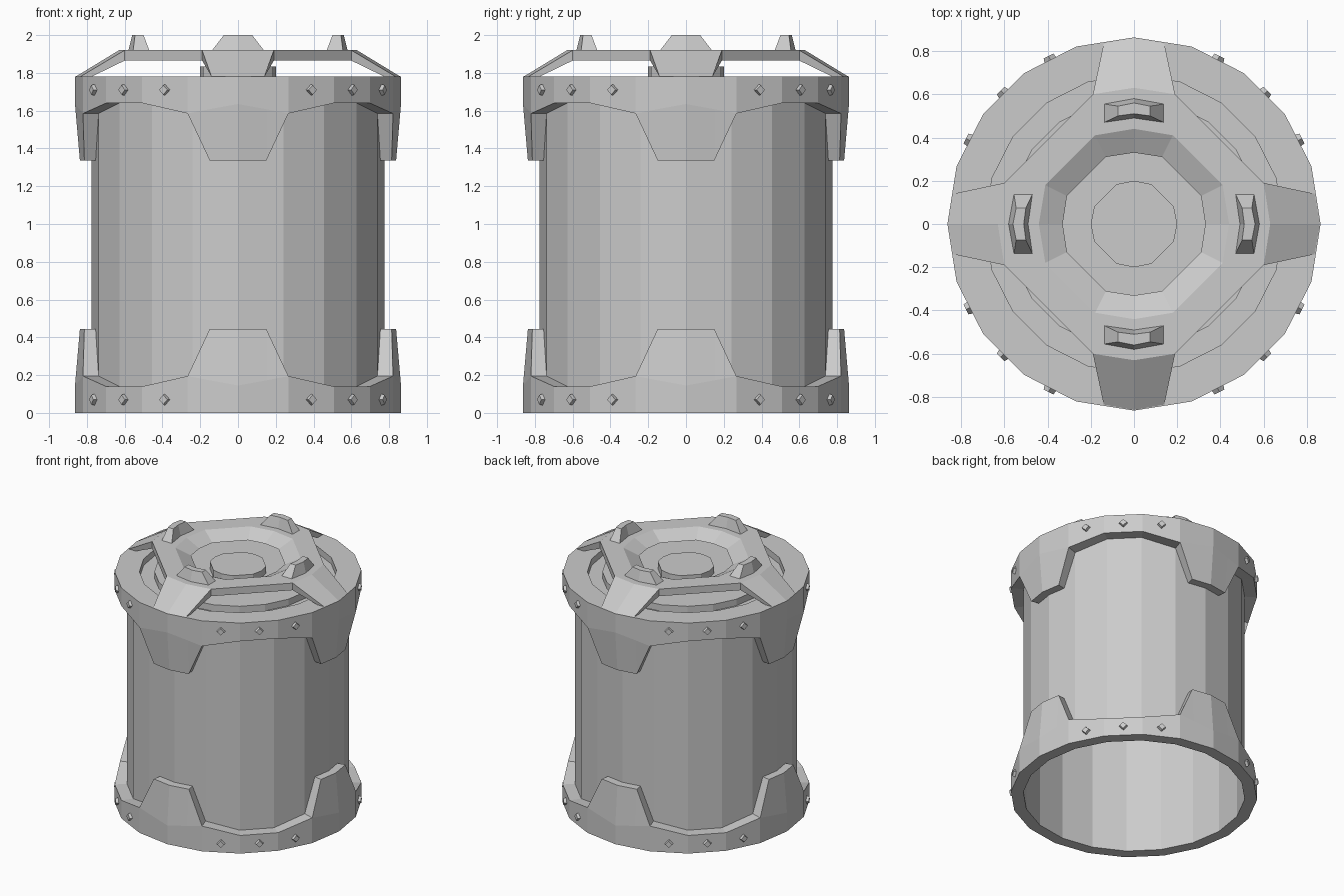
import bpy, bmesh
from math import cos, sin, pi, radians

if "Cube" in bpy.data.objects:
    bpy.data.objects.remove(bpy.data.objects["Cube"])

H = 1.78          # height of the drum without the top frame
R_BODY, R_BAND = 0.776, 0.863


def poly(r, deg):
    """Radius of a 20-sided polygon (corners every 18 degrees) at an angle."""
    return r * cos(radians(9)) / cos(radians(deg % 18 - 9))


def at(r, deg, z):
    a = radians(deg)
    return (r * cos(a), r * sin(a), z)


def loft(name, sections, ring=True, loop=False, solid=False, flip_z=None):
    """Skin matching sections; ring closes the row, loop closes each section."""
    bm = bmesh.new()
    rows = [[bm.verts.new(p) for p in s] for s in sections]
    n, m = len(rows), len(rows[0])
    for i in range(n if ring else n - 1):
        a, b = rows[i], rows[(i + 1) % n]
        for j in range(m if loop else m - 1):
            k = (j + 1) % m
            bm.faces.new((a[j], b[j], b[k], a[k]))
    if not ring:
        bm.faces.new(rows[0])
        bm.faces.new(rows[-1][::-1])
    bmesh.ops.remove_doubles(bm, verts=bm.verts, dist=1e-5)
    if flip_z is not None:
        for v in bm.verts:
            v.co.z = flip_z - v.co.z
        bmesh.ops.reverse_faces(bm, faces=bm.faces)
    if solid:
        bmesh.ops.recalc_face_normals(bm, faces=bm.faces)
    me = bpy.data.meshes.new(name)
    bm.to_mesh(me)
    bm.free()
    ob = bpy.data.objects.new(name, me)
    bpy.context.collection.objects.link(ob)
    return ob


def spin_copies(ob, angles):
    """Linked copies turned about the vertical axis."""
    for k, deg in enumerate(angles):
        c = ob if k == 0 else ob.copy()
        if k:
            bpy.context.collection.objects.link(c)
        c.rotation_euler.z = radians(deg)


def revolve(name, profile, sides=20):
    return loft(name, [[at(r, 360 / sides * i, z) for r, z in profile]
                       for i in range(sides)])


# Open-bottomed drum and the lid with its round groove
revolve("drum_wall", [(R_BODY, 0), (R_BODY, H)])
revolve("lid", [(R_BODY, H), (0.69, H), (0.69, H - 0.05),
                (0.585, H - 0.05), (0.585, H), (0, H)])

# Reinforcing bands with four tapered tabs: (angle, bend height, top height)
quarter = [(0, 0.145, 0.445), (10.4, 0.173, 0.445), (18, 0.195, 0.195),
           (36, 0.14, 0.14), (54, 0.14, 0.14), (72, 0.195, 0.195),
           (79.6, 0.173, 0.445)]
band = []
for q in range(4):
    for a, bend, top in quarter:
        r_top = 0.837 if top > 0.3 else R_BAND
        d = a + 90 * q
        band.append([at(poly(R_BODY, d), d, 0), at(poly(R_BAND, d), d, 0),
                     at(poly(R_BAND, d), d, bend), at(poly(r_top, d), d, top),
                     at(poly(R_BODY, d), d, top)])
loft("lower_band", band)
loft("upper_band", band, flip_z=H)

# Diamond bolts, three per quarter on both bands
for label, zc in (("lower", 0.07), ("upper", H - 0.07)):
    bolt = loft(label + "_bolt",
                [[(x, s * cos(k * pi / 2), zc + s * sin(k * pi / 2)) for k in range(4)]
                 for x, s in ((0.845, 0.032), (0.872, 0.025))],
                ring=False, loop=True, solid=True)
    spin_copies(bolt, [a + 90 * q for q in range(4) for a in (27, 45, 63)])


def twelve(mid, corner):
    """Twelve-point outline: an axis point and two mirrored corners per quarter."""
    cx, cy = corner
    pts = []
    for q in range(4):
        c, s = round(cos(q * pi / 2)), round(sin(q * pi / 2))
        for x, y in ((mid, 0), (cx, cy), (cy, cx)):
            pts.append((c * x - s * y, s * x + c * y))
    return pts


def stack(name, outlines, loop=False):
    """Loft through outlines given as (points, z)."""
    sections = [[(*pts[i], z) for pts, z in outlines] for i in range(12)]
    return loft(name, sections, loop=loop, solid=loop)


# Centre hub
hub = twelve(0.2, (0.184, 0.08))
stack("centre_hub", [(hub, H), (hub, 1.835), ([(0, 0)] * 12, 1.835)])

# Raised frame with a sloped round opening
Z0, Z1 = 1.865, 1.92
rim = twelve(0.63, (0.6, 0.19))
stack("top_frame", [(rim, Z0), (rim, Z1),
                    (twelve(0.44, (0.41, 0.18)), Z1),
                    (twelve(0.33, (0.31, 0.13)), Z0)], loop=True)

# Four sloping legs from the frame down to the rim
leg = loft("frame_leg",
           [[(x0, w0 * s, Z0), (x1, w1 * s, H), (x2, w1 * s, H), (x0, w0 * s, Z1)]
            for s, x0, w0, x1, x2, w1 in ((-1, 0.6, 0.19, 0.775, 0.835, 0.14),
                                          (0, 0.63, 0, 0.80, 0.86, 0),
                                          (1, 0.6, 0.19, 0.775, 0.835, 0.14))],
           ring=False, loop=True, solid=True)
spin_copies(leg, (0, 90, 180, 270))

# Four bent, tapered lugs on the frame
lug = loft("top_lug",
           [[(b0, 0.137 * s, Z1), (b1, 0.137 * s, Z1), (t1, 0.075 * s, 2), (t0, 0.075 * s, 2)]
            for s, b0, b1, t0, t1 in ((-1, 0.47, 0.555, 0.5, 0.545),
                                      (0, 0.49, 0.58, 0.51, 0.56),
                                      (1, 0.47, 0.555, 0.5, 0.545))],
           ring=False, loop=True, solid=True)
spin_copies(lug, (0, 90, 180, 270))
